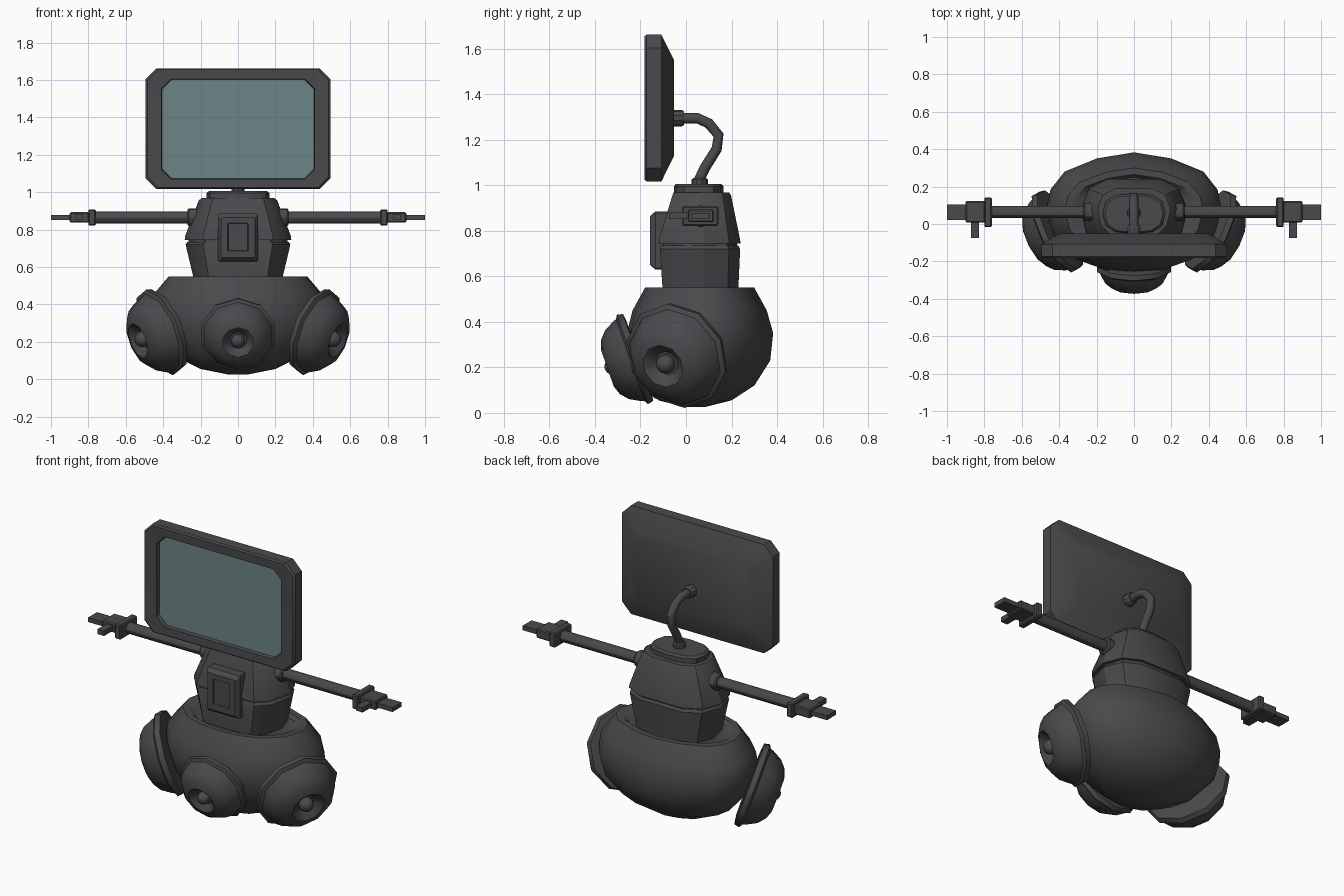
import bpy, bmesh, math
from mathutils import Vector, Matrix

if "Cube" in bpy.data.objects:
    bpy.data.objects.remove(bpy.data.objects["Cube"])


def material(name, rgb):
    m = bpy.data.materials.new(name)
    m.diffuse_color = (*rgb, 1)
    m.use_nodes = True
    m.node_tree.nodes["Principled BSDF"].inputs["Base Color"].default_value = m.diffuse_color
    return m


GREY = material("dark grey", (0.068, 0.066, 0.071))
TEAL = material("screen teal", (0.15, 0.235, 0.245))


def finish(name, bm, mat=GREY, angle=30, bevel=0):
    """Turn a bmesh into a named object with sharp-aware smoothing."""
    bmesh.ops.recalc_face_normals(bm, faces=bm.faces)
    me = bpy.data.meshes.new(name)
    bm.to_mesh(me)
    bm.free()
    me.materials.append(mat)
    ob = bpy.data.objects.new(name, me)
    bpy.context.collection.objects.link(ob)
    bpy.ops.object.select_all(action='DESELECT')
    ob.select_set(True)
    bpy.context.view_layer.objects.active = ob
    if bevel:
        b = ob.modifiers.new("bevel", 'BEVEL')
        b.width, b.segments = bevel, 1
    if angle:
        bpy.ops.object.shade_smooth_by_angle(angle=math.radians(angle))
    return ob


def loft(name, rings, caps=(True, True), **kw):
    """Skin a list of equal-length point loops; one-point loops become tips."""
    bm = bmesh.new()
    loops = [[bm.verts.new(p) for p in r] for r in rings]
    for a, b in zip(loops, loops[1:]):
        n = max(len(a), len(b))
        for i in range(n):
            j = (i + 1) % n
            if len(b) == 1:
                bm.faces.new((a[i], a[j], b[0]))
            elif len(a) == 1:
                bm.faces.new((a[0], b[j], b[i]))
            else:
                bm.faces.new((a[i], a[j], b[j], b[i]))
    for use, loop in zip(caps, (loops[0], loops[-1])):
        if use and len(loop) > 2:
            bm.faces.new(loop)
    return finish(name, bm, **kw)


def box(name, x, y, z, **kw):
    bm = bmesh.new()
    bmesh.ops.create_cube(bm, size=1)
    for v in bm.verts:
        v.co = [(r[0] + r[1]) / 2 + c * (r[1] - r[0]) for c, r in zip(v.co, (x, y, z))]
    return finish(name, bm, angle=0, **kw)


def mirrored(half):
    """Complete a right-hand outline, listed back to front, around x = 0."""
    return half + [(-x, y) for x, y in reversed(half) if x > 0]


def scaled(outline, z, hx, y0, y1):
    """Fit a unit outline to half width hx and depth y0..y1 at height z."""
    return [(x * hx, (y0 + y1) / 2 + y * (y1 - y0) / 2, z) for x, y in outline]


def lathe(name, profile, n, centre, axis, **kw):
    """Revolve (radius, height) pairs about an axis; one vertex points up."""
    w = Vector(axis).normalized()
    ref = Vector((0, 0, 1)) if abs(w.z) < 0.9 else Vector((0, 1, 0))
    u = ref.cross(w).normalized()
    v = w.cross(u)
    c = Vector(centre)
    rings = []
    for r, h in profile:
        if r == 0:
            rings.append([c + w * h])
        else:
            rings.append([c + w * h + r * (u * math.sin(t) + v * math.cos(t))
                          for t in (math.tau * i / n for i in range(n))])
    return loft(name, rings, **kw)


# Rounded base with a sunken top
base = mirrored([(0, 1), (0.42, 0.9), (0.79, 0.68), (0.95, 0.38), (1, 0.05),
                 (0.92, -0.4), (0.66, -0.78), (0.33, -0.95), (0, -1)])
levels = [(0.025, 0.05, 0.0, 0.08), (0.055, 0.20, -0.12, 0.20), (0.12, 0.33, -0.19, 0.30),
          (0.23, 0.43, -0.24, 0.37), (0.35, 0.47, -0.26, 0.383), (0.45, 0.455, -0.235, 0.355),
          (0.55, 0.37, -0.18, 0.30), (0.55, 0.33, -0.15, 0.265), (0.53, 0.30, -0.13, 0.25)]
loft("base", [scaled(base, *l) for l in levels], angle=38)

# Torso in two tapering sections with a groove between
trunk = mirrored([(0.5, 1), (0.85, 0.72), (1, 0.1), (0.9, -0.6), (0.66, -1)])
loft("lower_torso", [scaled(trunk, *l) for l in (
    (0.50, 0.228, -0.10, 0.228), (0.72, 0.28, -0.115, 0.238), (0.735, 0.27, -0.108, 0.23))])
loft("torso_groove", [scaled(trunk, *l) for l in (
    (0.72, 0.265, -0.10, 0.225), (0.76, 0.265, -0.10, 0.225))])
loft("upper_torso", [scaled(trunk, *l) for l in (
    (0.745, 0.285, -0.12, 0.24), (0.765, 0.283, -0.118, 0.237), (0.955, 0.21, -0.06, 0.198),
    (0.968, 0.195, -0.055, 0.19))])
disc = [(math.sin(math.tau * i / 12), math.cos(math.tau * i / 12)) for i in range(12)]
oval = [(math.copysign(abs(x) ** 0.75, x), math.copysign(abs(y) ** 0.75, y)) for x, y in disc]
loft("torso_cap", [scaled(oval, *l) for l in (
    (0.95, 0.168, -0.053, 0.165), (0.995, 0.168, -0.053, 0.165), (1.006, 0.155, -0.045, 0.155))])


# Chest hatch with a raised frame and sunken slot
def rect(hx, z0, z1, y, c):
    p = [(hx, z0 + c), (hx, z1 - c), (hx - c, z1), (-hx + c, z1),
         (-hx, z1 - c), (-hx, z0 + c), (-hx + c, z0), (hx - c, z0)]
    return [(x, y, z) for x, z in p]


loft("chest_hatch", [rect(0.107, 0.63, 0.885, -0.06, 0.006), rect(0.107, 0.63, 0.885, -0.135, 0.006),
                     rect(0.09, 0.65, 0.865, -0.158, 0.006), rect(0.055, 0.685, 0.835, -0.158, 0.004),
                     rect(0.052, 0.688, 0.832, -0.150, 0.004)], angle=0)

# Display frame, back shell and glass
loft("display_frame", [rect(0.405, 1.075, 1.60, -0.150, 0.05), rect(0.41, 1.07, 1.605, -0.180, 0.052),
                       rect(0.485, 1.025, 1.655, -0.183, 0.058), rect(0.495, 1.017, 1.662, -0.173, 0.058),
                       rect(0.495, 1.017, 1.662, -0.108, 0.058), rect(0.40, 1.13, 1.55, -0.052, 0.05)],
     angle=33)
loft("display_glass", [rect(0.409, 1.071, 1.604, -0.158, 0.052),
                       rect(0.409, 1.071, 1.604, -0.150, 0.052)], mat=TEAL, angle=0)

# Curved neck tube and its sockets
path = [(-0.05, 1.295), (0.05, 1.295), (0.10, 1.272), (0.143, 1.22), (0.135, 1.16),
        (0.085, 1.08), (0.06, 1.03), (0.06, 0.99)]
rings = []
for i, (y, z) in enumerate(path):
    a, b = path[max(i - 1, 0)], path[min(i + 1, len(path) - 1)]
    t = Vector((0, b[0] - a[0], b[1] - a[1])).normalized()
    n = Vector((1, 0, 0)).cross(t)
    rings.append([Vector((0, y, z)) + 0.023 * (Vector((1, 0, 0)) * c + n * s) for c, s in disc[::-1]])
loft("neck_tube", rings, angle=40)
lathe("display_socket", [(0.036, 0), (0.036, 0.04), (0.03, 0.05)], 10, (0, -0.058, 1.295), (0, 1, 0))
lathe("neck_socket", [(0.036, 0), (0.036, 0.025), (0.028, 0.032)], 10, (0, 0.06, 1.0), (0, 0, 1))


# Domed pods, each with a rim, a recessed eye socket and a ball
def pod(name, centre, axis, s):
    prof = [(0.20, -0.035), (0.235, -0.03), (0.242, 0.0), (0.222, 0.012), (0.215, 0.03), (0.185, 0.085),
            (0.145, 0.120), (0.098, 0.136), (0.085, 0.128), (0.055, 0.095), (0, 0.088)]
    lathe(name + "_dome", [(r * s, h * s) for r, h in prof], 10, centre, axis, angle=36)
    bm = bmesh.new()
    bmesh.ops.create_uvsphere(bm, u_segments=12, v_segments=8, radius=0.042 * s)
    bmesh.ops.translate(bm, verts=bm.verts, vec=Vector(centre) + Vector(axis).normalized() * 0.108 * s)
    finish(name + "_ball", bm, angle=60)


pod("front_pod", (0, -0.235, 0.235), (0, -0.945, -0.33), 0.86)
for side, label in ((1, "right"), (-1, "left")):
    pod(label + "_pod", (side * 0.42, -0.043, 0.25), (side * 0.84, -0.43, -0.33), 1.0)

    # Arm with shoulder collar and blocky gripper
    def along(a, b):
        return tuple(sorted((side * a, side * b)))
    lathe(label + "_arm", [(0.032, 0.2), (0.032, 0.78)], 12, (0, 0.065, 0.865), (side, 0, 0))
    lathe(label + "_shoulder", [(0.048, 0.2), (0.048, 0.262), (0.04, 0.27)], 12,
          (0, 0.065, 0.865), (side, 0, 0))
    box(label + "_wrist", along(0.76, 0.80), (-0.017, 0.143), (0.822, 0.908), bevel=0.006)
    box(label + "_palm", along(0.795, 0.90), (0.008, 0.122), (0.838, 0.893), bevel=0.006)
    box(label + "_finger", along(0.89, 1.0), (0.022, 0.105), (0.851, 0.878))
    box(label + "_thumb", along(0.828, 0.872), (-0.075, 0.02), (0.851, 0.88))
